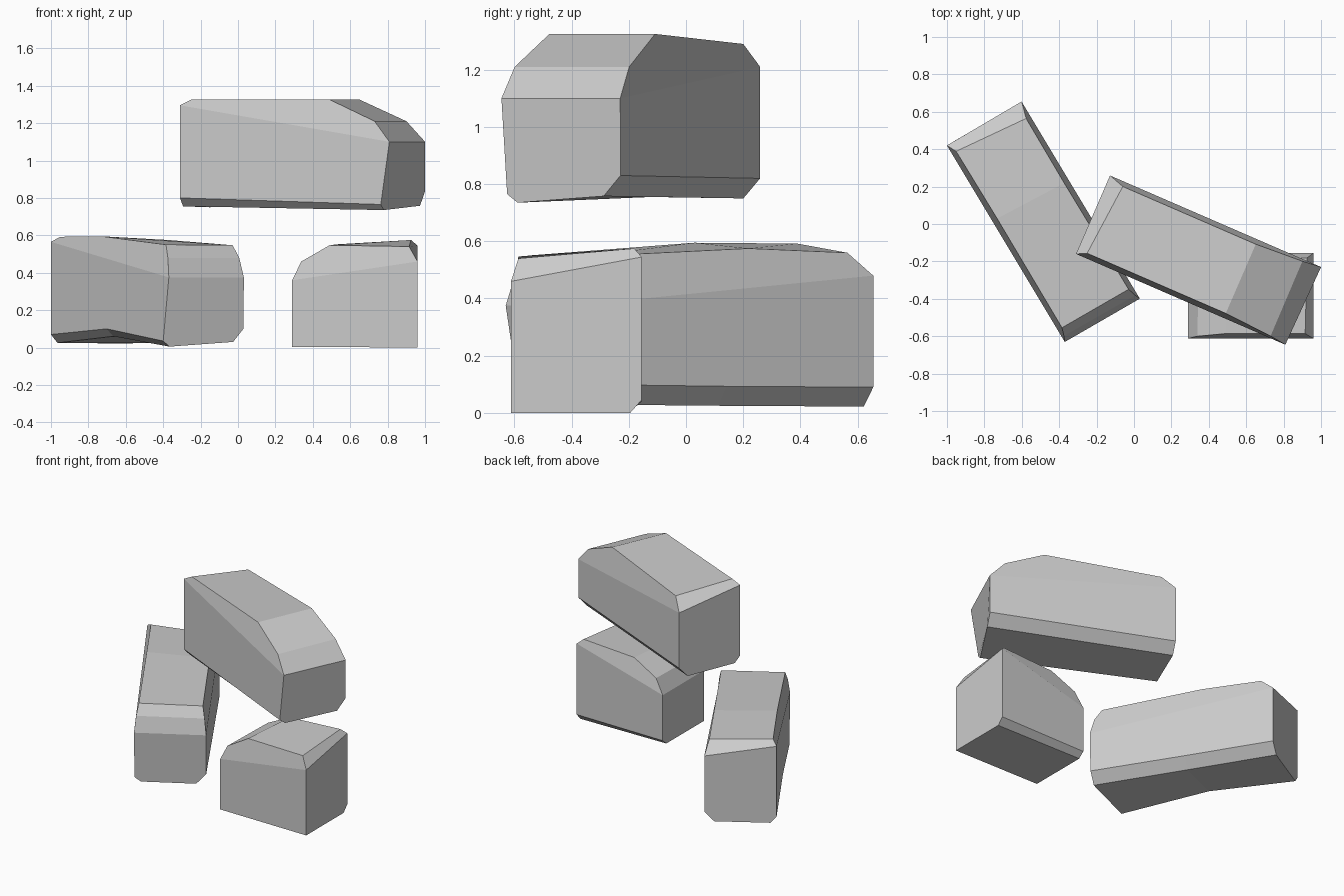
import bpy, bmesh
from mathutils import Vector

if "Cube" in bpy.data.objects:
    bpy.data.objects.remove(bpy.data.objects["Cube"])


def block(name, origin, direction, width, top, bottom):
    """Stone running along `direction`, left side at v=0, right side at v=width.
    top rows:    u left, u right, z left, z right, inset
    bottom rows: u left, u right, then outer/inner z left, outer/inner z right"""
    du = Vector(direction).normalized()
    dv = Vector((-du.y, du.x))
    bm = bmesh.new()

    def vert(u, v, z):
        p = Vector(origin) + du * u + dv * v
        return bm.verts.new((p.x, p.y, z))

    def chamfer(outer, inner):
        return 0.04 if outer > inner else 0.0

    hl = [vert(a, i, zl) for a, b, zl, zr, i in top]
    hr = [vert(b, width - i, zr) for a, b, zl, zr, i in top]
    ol = [vert(r[0], 0, r[2]) for r in bottom]
    il = [vert(r[0], chamfer(r[2], r[3]), r[3]) for r in bottom]
    orr = [vert(r[1], width, r[4]) for r in bottom]
    ir = [vert(r[1], width - 1.6 * chamfer(r[4], r[5]), r[5]) for r in bottom]

    # top, underside and lower chamfers
    for a, b in ((hl, hr), (il, ir), (ol, il), (orr, ir)):
        for k in range(len(a) - 1):
            bm.faces.new((a[k], a[k + 1], b[k + 1], b[k]))
    # long sides: upright lower part, slightly tilted upper part
    for o, h in ((ol, hl), (orr, hr)):
        bm.faces.new(o + [h[-1], h[0]])
        bm.faces.new(h)
    # ends
    for k in (0, -1):
        bm.faces.new((il[k], ol[k], hl[k], hr[k], orr[k], ir[k]))

    bmesh.ops.remove_doubles(bm, verts=bm.verts, dist=0.0005)
    bmesh.ops.recalc_face_normals(bm, faces=bm.faces)
    me = bpy.data.meshes.new(name)
    bm.to_mesh(me)
    bm.free()
    bpy.context.collection.objects.link(bpy.data.objects.new(name, me))


# long lower stone with an arched underside edge
block("left_stone", (-1.0, 0.42), (0.63, -1.05), 0.463,
      [(0, 0.004, 0.565, 0.48, 0),
       (0.052, 0.094, 0.592, 0.56, 0.026),
       (0.473, 0.495, 0.595, 0.575, 0.029),
       (1.152, 1.159, 0.55, 0.547, 0.026),
       (1.195, 1.205, 0.48, 0.48, 0.012),
       (1.225, 1.233, 0.375, 0.375, 0)],
      [(0, 0.004, 0.07, 0.025, 0.09, 0.022),
       (0.58, 0.6, 0.10, 0.06, 0.093, 0.025),
       (1.166, 1.228, 0.035, 0.005, 0.10, 0.03)])

# upper stone bridging the other two
block("upper_stone", (-0.31, -0.16), (1.13, -0.49), 0.457,
      [(0, 0, 1.295, 1.21, 0),
       (0.053, 0.086, 1.325, 1.29, 0.027),
       (0.861, 0.861, 1.325, 1.325, 0.027),
       (1.129, 1.126, 1.21, 1.21, 0.011),
       (1.22, 1.23, 1.10, 1.10, 0)],
      [(0, 0, 0.80, 0.755, 0.82, 0.75),
       (1.17, 1.228, 0.765, 0.735, 0.83, 0.758)])

# short lower stone, sitting flat
block("right_stone", (0.96, -0.155), (-1, 0), 0.457,
      [(0, 0, 0.545, 0.46, 0),
       (0.035, 0.045, 0.575, 0.54, 0.026),
       (0.43, 0.47, 0.552, 0.547, 0.026),
       (0.61, 0.622, 0.46, 0.46, 0.012),
       (0.67, 0.67, 0.36, 0.36, 0)],
      [(0, 0, 0.045, 0, 0, 0),
       (0.67, 0.67, 0.04, 0.005, 0.004, 0.004)])
